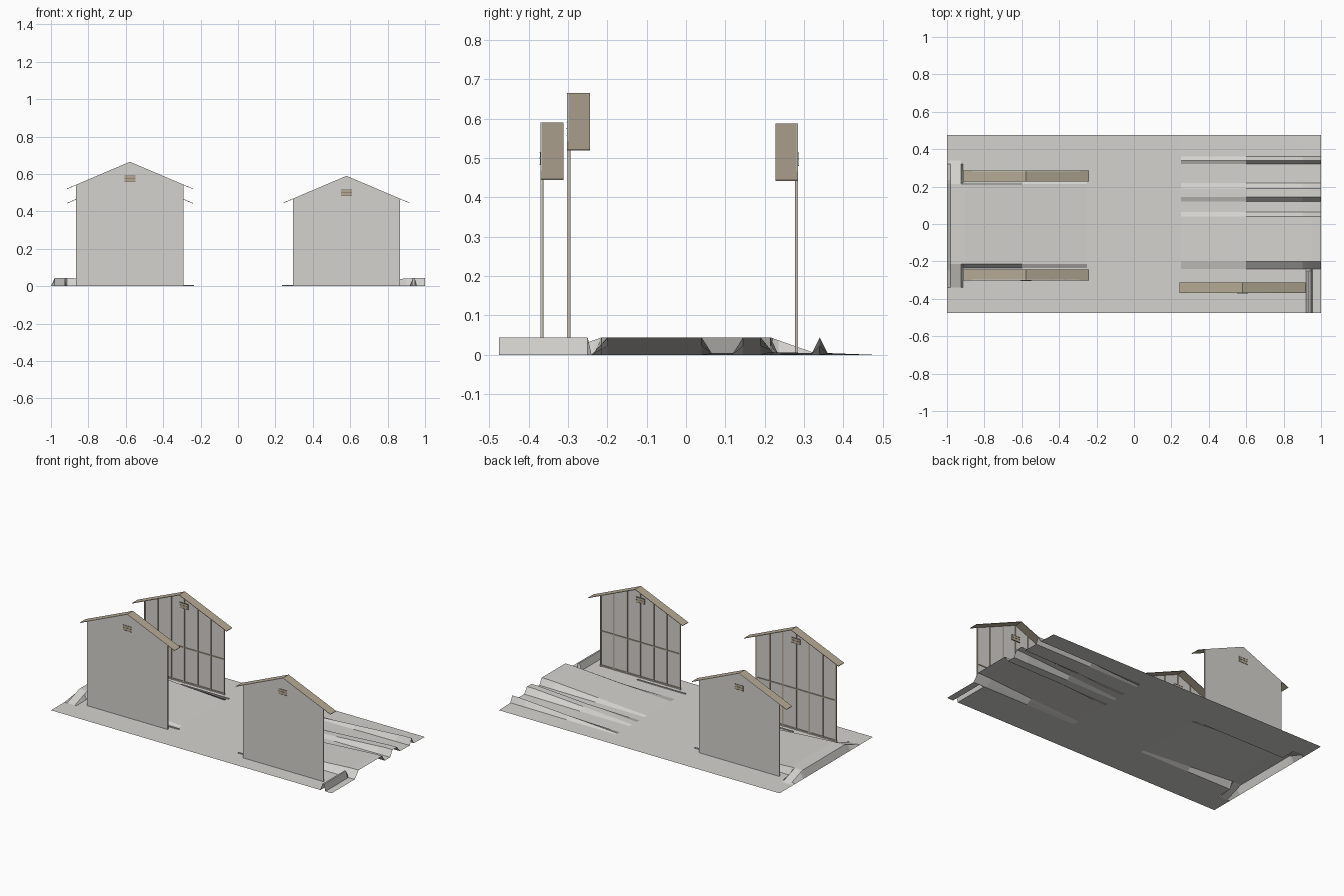
import bpy
import bmesh

cube = bpy.data.objects.get("Cube")
if cube:
    bpy.data.objects.remove(cube, do_unlink=True)


def material(name, rgb):
    m = bpy.data.materials.new(name)
    m.use_nodes = True
    m.diffuse_color = (*rgb, 1)
    m.node_tree.nodes["Principled BSDF"].inputs["Base Color"].default_value = (*rgb, 1)
    return m


PLASTER = material("pale_grey", (0.66, 0.65, 0.62))
TIMBER = material("tan_timber", (0.46, 0.40, 0.30))
DARK = material("dark_slats", (0.16, 0.14, 0.11))


def finish(name, bm, mat):
    me = bpy.data.meshes.new(name)
    bm.to_mesh(me)
    bm.free()
    ob = bpy.data.objects.new(name, me)
    me.materials.append(mat)
    bpy.context.collection.objects.link(ob)
    return ob


def add_box(bm, x0, x1, y0, y1, z0, z1):
    vs = bmesh.ops.create_cube(bm, size=1)["verts"]
    for v in vs:
        v.co.x = x1 if v.co.x > 0 else x0
        v.co.y = y1 if v.co.y > 0 else y0
        v.co.z = z1 if v.co.z > 0 else z0


def extruded(name, pts, y0, y1, mat):
    """Profile in the xz plane swept along y."""
    bm = bmesh.new()
    face = bm.faces.new([bm.verts.new((x, y0, z)) for x, z in pts])
    out = bmesh.ops.extrude_face_region(bm, geom=[face])["geom"]
    for v in out:
        if isinstance(v, bmesh.types.BMVert):
            v.co.y = y1
    bmesh.ops.recalc_face_normals(bm, faces=bm.faces)
    return finish(name, bm, mat)


def gable(name, cx, y, s, ridge):
    """Gable wall with outer face at y; s points to the framed inner side."""
    half, eave, over = 0.287, ridge - 0.122, 0.337
    slope = (ridge - eave) / half
    extruded(name + "_wall", [(cx - half, 0), (cx + half, 0), (cx + half, eave),
                              (cx, ridge), (cx - half, eave)], y, y + s * 0.004, PLASTER)
    # Thin roof sheet over the inner side
    low, t = ridge - over * slope, 0.003
    extruded(name + "_roof", [(cx - over, low), (cx, ridge), (cx + over, low),
                              (cx + over, low - t), (cx, ridge - t), (cx - over, low - t)],
             y, y + s * 0.058, TIMBER)
    # Studs and a middle rail
    bm = bmesh.new()
    ya, yb = sorted((y + s * 0.003, y + s * 0.008))
    for i in range(7):
        x = cx + (i - 3) * (half - 0.004) / 3
        add_box(bm, x - 0.004, x + 0.004, ya, yb, 0, ridge - abs(x - cx) * slope - 0.006)
    for z in (0.004, eave * 0.48):
        add_box(bm, cx - half, cx + half, ya, yb, z, z + 0.007)
    finish(name + "_framing", bm, TIMBER)
    # Louvred vent on both sides
    bm, slats = bmesh.new(), bmesh.new()
    zc = ridge - 0.091
    ya, yb = sorted((y - s * 0.001, y + s * 0.009))
    add_box(bm, cx - 0.03, cx + 0.03, ya, yb, zc - 0.017, zc + 0.017)
    for z in (zc - 0.017, zc, zc + 0.015):
        add_box(slats, cx - 0.03, cx + 0.03, ya - 0.001, yb + 0.001, z, z + 0.002)
    finish(name + "_vent", bm, TIMBER)
    finish(name + "_vent_slats", slats, DARK)
    # Low kerb beside the inner side, running out to the middle yard
    bm = bmesh.new()
    end = 0.235 if cx > 0 else -0.235
    xa, xb = sorted((end, cx))
    ya, yb = sorted((y + s * 0.035, y + s * 0.041))
    add_box(bm, xa, xb, ya, yb, 0, 0.006)
    finish(name + "_kerb", bm, PLASTER)


gable("front_west", -0.578, -0.302, 1, 0.665)
gable("back_west", -0.578, 0.285, -1, 0.588)
gable("front_east", 0.58, -0.37, 1, 0.59)


# Ground sheet with raised banks
def ramp(v, a, b):
    return min(1, max(0, (v - a) / (b - a)))


TOP = 0.044
EAST = [(-0.24, 0), (-0.2, 1), (0.04, 1), (0.065, 0.1), (0.12, 0.1), (0.145, 1),
        (0.19, 1), (0.22, 0.15), (0.32, 0.1), (0.34, 1), (0.36, 0.1), (0.475, 0)]


def east_profile(y):
    for (a, p), (b, q) in zip(EAST, EAST[1:]):
        if a <= y <= b:
            return p + (q - p) * ramp(y, a, b)
    return 0


def height(x, y):
    if x < 0:
        if x < -0.995:
            return 0
        reach = 0.34 if x < -0.92 else 0.235
        return TOP * ramp(-x, 0.25, 0.9) * ramp(-abs(y), -reach, -0.215)
    if y < -0.24:
        return TOP * min(ramp(x, 0.92, 0.935), ramp(-x, -0.955, -0.945))
    return TOP * ramp(x, 0.25, 0.95) * east_profile(y)


xs = [-1, -0.98, -0.925, -0.915, -0.9, -0.6, -0.25, 0, 0.25, 0.6, 0.9,
      0.92, 0.935, 0.945, 0.955, 1]
ys = sorted({-0.475, -0.34, -0.25, -0.235, -0.215, 0.215, 0.235} | {y for y, _ in EAST})
bm = bmesh.new()
rows = [[bm.verts.new((x, y, height(x, y))) for x in xs] for y in ys]
for r, s in zip(rows, rows[1:]):
    for i in range(len(xs) - 1):
        bm.faces.new((r[i], r[i + 1], s[i + 1], s[i]))
finish("ground", bm, PLASTER)
